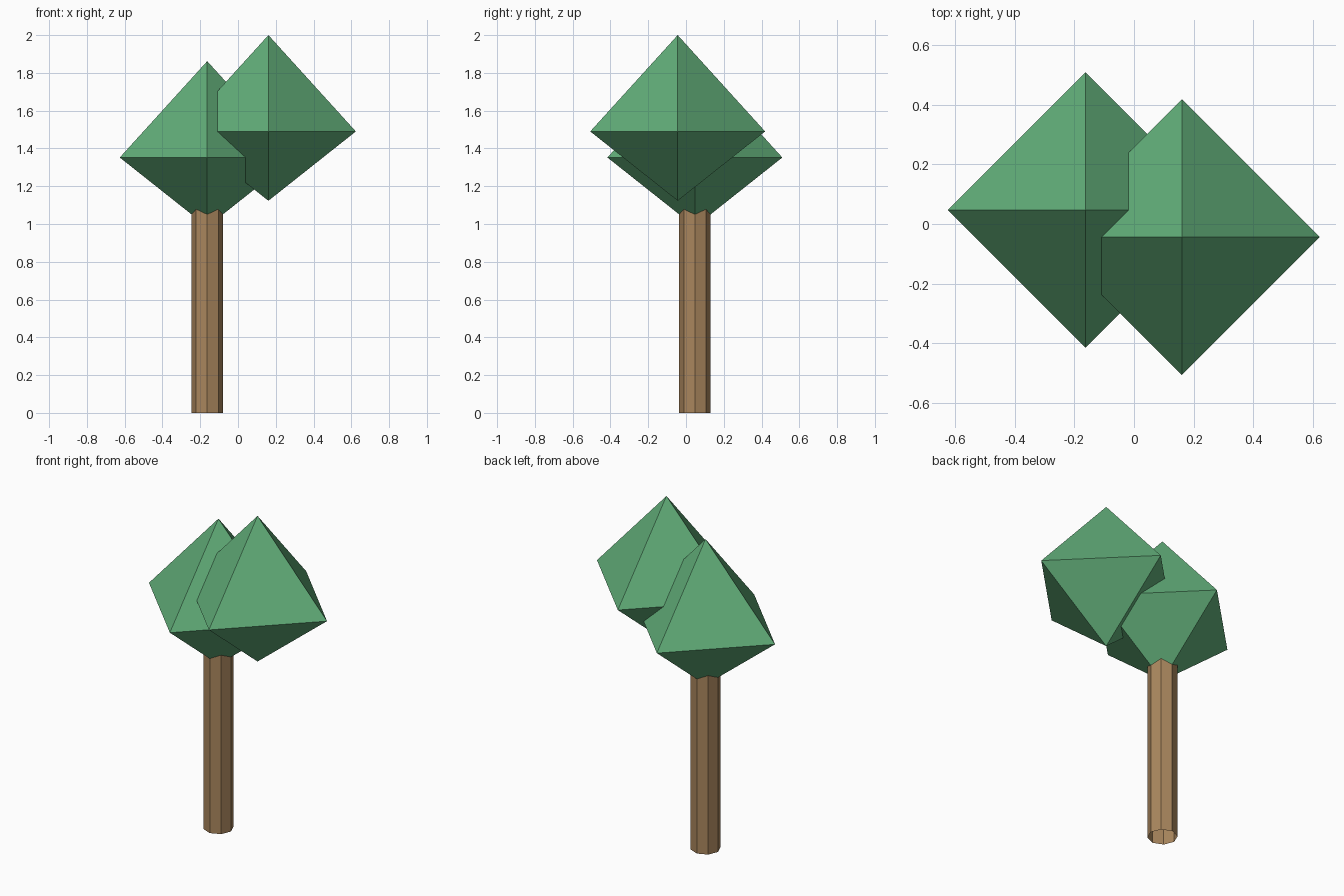
import bpy, bmesh
from math import cos, sin, tau

if "Cube" in bpy.data.objects:
    bpy.data.objects.remove(bpy.data.objects["Cube"])


def material(name, color):
    m = bpy.data.materials.new(name)
    m.diffuse_color = (*color, 1)
    m.use_nodes = True
    m.node_tree.nodes["Principled BSDF"].inputs["Base Color"].default_value = m.diffuse_color
    return m


def ring(bm, n, r, z):
    return [bm.verts.new((r * cos(tau * i / n), r * sin(tau * i / n), z)) for i in range(n)]


def finish(bm, name, location, mat):
    bmesh.ops.recalc_face_normals(bm, faces=bm.faces)
    mesh = bpy.data.meshes.new(name)
    bm.to_mesh(mesh)
    bm.free()
    mesh.materials.append(mat)
    obj = bpy.data.objects.new(name, mesh)
    obj.location = location
    bpy.context.collection.objects.link(obj)
    return obj


def foliage(name, location, mat, radius=0.463, up=0.51, down=0.367):
    bm = bmesh.new()
    rim = ring(bm, 4, radius, 0)
    tips = [bm.verts.new((0, 0, up)), bm.verts.new((0, 0, -down))]
    for i in range(4):
        for tip in tips:
            bm.faces.new((rim[i - 1], rim[i], tip))
    return finish(bm, name, location, mat)


bark = material("bark", (0.40, 0.24, 0.11))
leaf = material("leaf", (0.12, 0.42, 0.19))

# Trunk: open-ended octagonal tube, its top hidden in the lower foliage
bm = bmesh.new()
low, high = ring(bm, 8, 0.083, 0), ring(bm, 8, 0.083, 1.15)
for i in range(8):
    bm.faces.new((low[i - 1], low[i], high[i], high[i - 1]))
finish(bm, "trunk", (-0.163, 0.047, 0), bark)

# Two overlapping faceted crowns
foliage("lower_foliage", (-0.163, 0.047, 1.352), leaf)
foliage("upper_foliage", (0.161, -0.044, 1.49), leaf)
